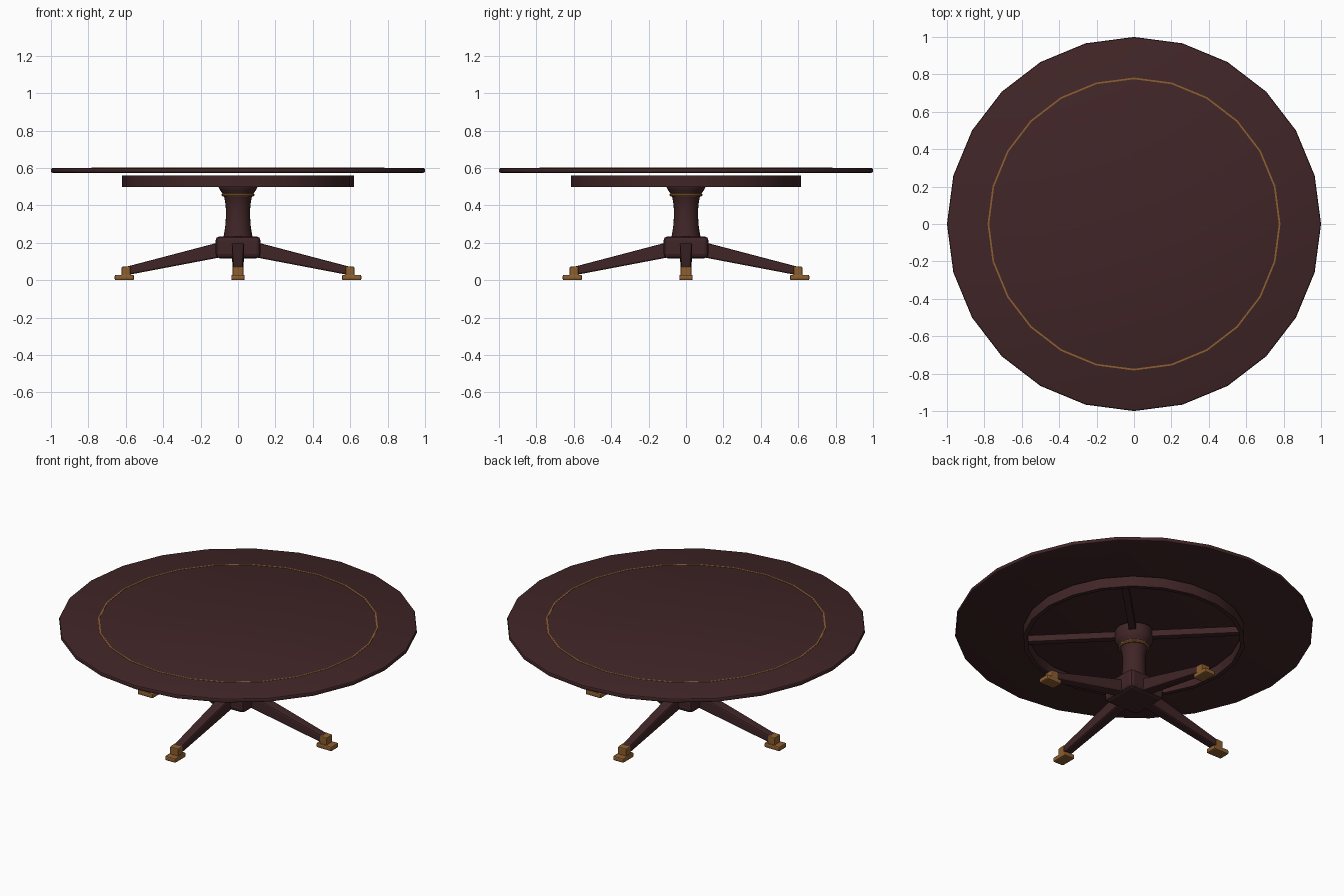
import bpy, bmesh, math
from mathutils import Matrix, Vector

if "Cube" in bpy.data.objects:
    bpy.data.objects.remove(bpy.data.objects["Cube"])


def material(name, rgb):
    m = bpy.data.materials.new(name)
    m.diffuse_color = (*rgb, 1)
    m.use_nodes = True
    m.node_tree.nodes["Principled BSDF"].inputs["Base Color"].default_value = m.diffuse_color
    return m


WOOD = material("dark mahogany", (0.052, 0.0185, 0.020))
BRASS = material("aged brass", (0.262, 0.112, 0.028))


def finish(name, bm, mat, bevel=0, smooth=True):
    bmesh.ops.recalc_face_normals(bm, faces=bm.faces)
    me = bpy.data.meshes.new(name)
    bm.to_mesh(me)
    bm.free()
    me.materials.append(mat)
    ob = bpy.data.objects.new(name, me)
    bpy.context.collection.objects.link(ob)
    if bevel:
        b = ob.modifiers.new("bevel", "BEVEL")
        b.width, b.segments, b.limit_method = bevel, 2, "ANGLE"
    if smooth:
        bpy.ops.object.select_all(action="DESELECT")
        ob.select_set(True)
        bpy.context.view_layer.objects.active = ob
        bpy.ops.object.shade_smooth_by_angle(angle=math.radians(30))
    return ob


def lathe(name, profile, sides, mat, closed=False):
    """Revolve (radius, z) points; a closed profile makes a ring, an open one is capped."""
    bm = bmesh.new()
    rings = [[bm.verts.new((r * math.cos(math.tau * i / sides),
                            r * math.sin(math.tau * i / sides), z))
              for i in range(sides)] for r, z in profile]
    pairs = list(zip(rings, rings[1:]))
    if closed:
        pairs.append((rings[-1], rings[0]))
    else:
        bm.faces.new(rings[0])
        bm.faces.new(rings[-1])
    for a, b in pairs:
        for i in range(sides):
            j = (i + 1) % sides
            bm.faces.new((a[i], a[j], b[j], b[i]))
    return finish(name, bm, mat)


def tapered_bar(name, start, end, mat, angle=0, bevel=0):
    """Bar along x between two sections (x, half width, z low, z high), turned about z."""
    bm = bmesh.new()
    bmesh.ops.create_cube(bm, size=2)
    rot = Matrix.Rotation(angle, 3, "Z")
    for v in bm.verts:
        x, w, lo, hi = start if v.co.x < 0 else end
        v.co = rot @ Vector((x, w * v.co.y, hi if v.co.z > 0 else lo))
    return finish(name, bm, mat, bevel, smooth=False)


# Round top with softened edge, and thin brass inlay
lathe("table_top", [(0.985, 0.572), (0.997, 0.576), (1, 0.581), (1, 0.592),
                    (0.997, 0.597), (0.990, 0.600)], 24, WOOD)
lathe("brass_inlay", [(0.774, 0.599), (0.783, 0.599), (0.783, 0.6015), (0.774, 0.6015)],
      24, BRASS, closed=True)

# Apron ring hanging just below the top
lathe("apron", [(0.595, 0.497), (0.62, 0.497), (0.62, 0.56), (0.595, 0.56)],
      22, WOOD, closed=True)

# Diagonal support battens
for k in range(2):
    tapered_bar(f"batten_{k + 1}", (-0.6, 0.02, 0.515, 0.555), (0.6, 0.02, 0.515, 0.555),
                WOOD, math.pi / 4 + k * math.pi / 2, 0.003)

# Turned column with brass collar
lathe("column", [(0.08, 0.20), (0.076, 0.24), (0.068, 0.29), (0.064, 0.35), (0.066, 0.40),
                 (0.073, 0.44), (0.084, 0.465), (0.095, 0.48), (0.106, 0.50),
                 (0.106, 0.56)], 24, WOOD)
lathe("brass_collar", [(0.06, 0.448), (0.083, 0.448), (0.088, 0.453), (0.088, 0.460),
                       (0.083, 0.465), (0.06, 0.465)], 24, BRASS, closed=True)

# Square hub
tapered_bar("hub", (-0.12, 0.12, 0.117, 0.235), (0.12, 0.12, 0.117, 0.235), WOOD, 0, 0.022)

# Four splayed legs with brass ferrules and foot pads
for k in range(4):
    a = k * math.pi / 2
    tapered_bar(f"leg_{k + 1}", (0.08, 0.034, 0.125, 0.208), (0.605, 0.025, 0.025, 0.07),
                WOOD, a, 0.009)
    tapered_bar(f"ferrule_{k + 1}", (0.575, 0.029, 0.02, 0.075), (0.622, 0.029, 0.02, 0.072),
                BRASS, a, 0.005)
    tapered_bar(f"foot_pad_{k + 1}", (0.556, 0.036, 0, 0.029), (0.66, 0.036, 0, 0.029),
                BRASS, a, 0.008)
